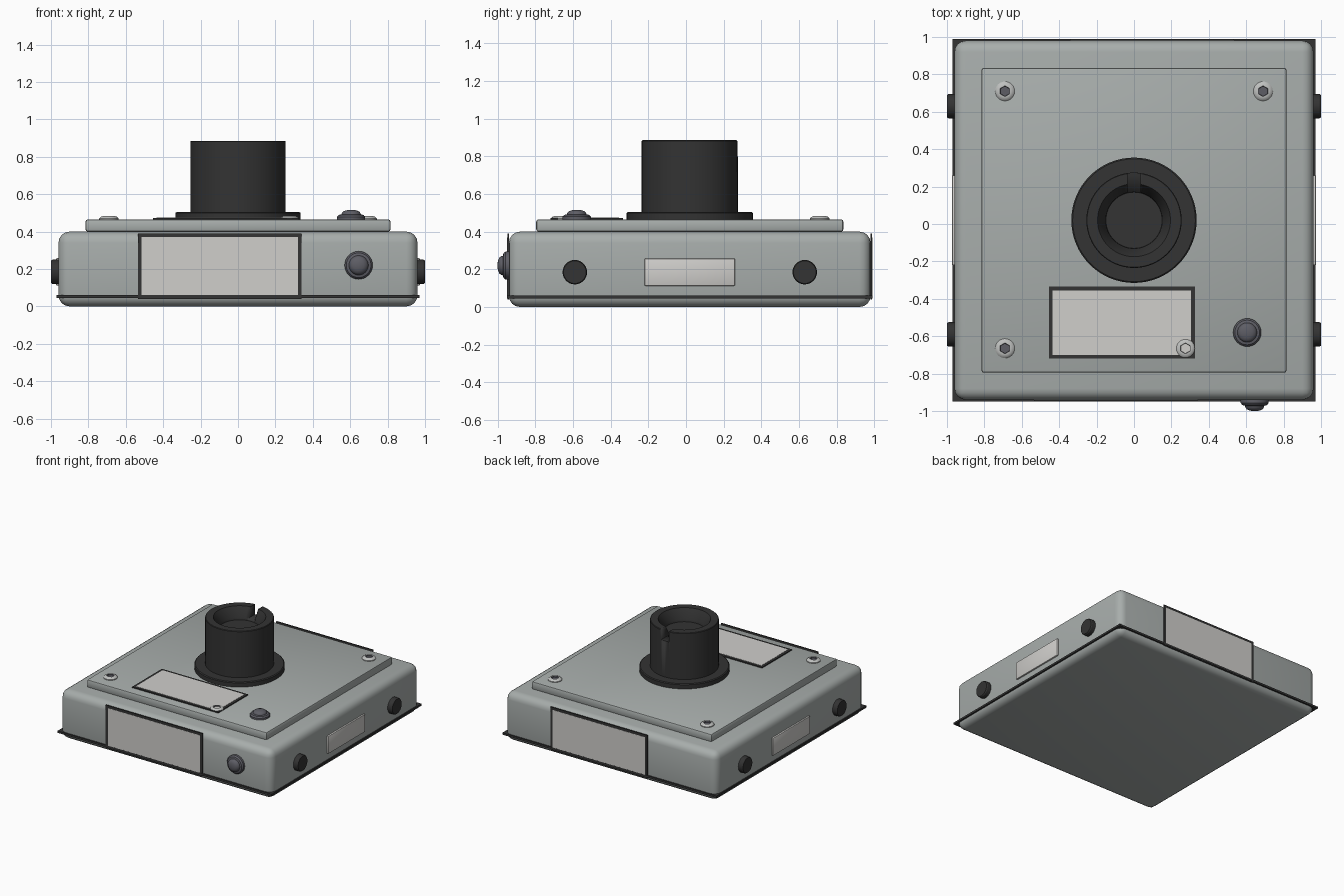
import bpy, bmesh
from math import pi, cos, sin
from mathutils import Matrix, Vector

if "Cube" in bpy.data.objects:
    bpy.data.objects.remove(bpy.data.objects["Cube"])


def material(name, color):
    m = bpy.data.materials.new(name)
    m.use_nodes = True
    m.diffuse_color = (*color, 1)
    m.node_tree.nodes["Principled BSDF"].inputs["Base Color"].default_value = (*color, 1)
    return m


GREY = material("housing grey", (0.39, 0.42, 0.41))
BLACK = material("matt black", (0.033, 0.033, 0.033))
PALE = material("label pale grey", (0.63, 0.62, 0.60))
SLATE = material("button slate", (0.11, 0.11, 0.13))
STEEL = material("screw steel", (0.52, 0.53, 0.52))

CY = 0.02       # centre line of the housing in y
DECK = 0.465    # top of the cover plate


def finish(bm, name, mat, matrix):
    bmesh.ops.recalc_face_normals(bm, faces=bm.faces)
    mesh = bpy.data.meshes.new(name)
    bm.to_mesh(mesh)
    bm.free()
    mesh.materials.append(mat)
    ob = bpy.data.objects.new(name, mesh)
    bpy.context.collection.objects.link(ob)
    ob.matrix_world = matrix
    bpy.ops.object.select_all(action='DESELECT')
    ob.select_set(True)
    bpy.context.view_layer.objects.active = ob
    bpy.ops.object.shade_smooth_by_angle()
    return ob


def box(name, size, mat, matrix, bevel=0.0, segments=2):
    """Box standing on its local z = 0, with optional rounded edges."""
    bm = bmesh.new()
    bmesh.ops.create_cube(bm, size=1)
    for v in bm.verts:
        v.co = Vector((v.co.x * size[0], v.co.y * size[1], (v.co.z + 0.5) * size[2]))
    if bevel:
        bmesh.ops.bevel(bm, geom=bm.edges[:], offset=bevel, segments=segments,
                        profile=0.5, affect='EDGES')
    return finish(bm, name, mat, matrix)


def lathe(name, profile, mat, matrix, steps=48, hex_from=None):
    """Spin (radius, height) points; rings from hex_from on are hexagonal."""
    bm = bmesh.new()
    rings = []
    for n, (r, z) in enumerate(profile):
        ring = []
        for k in range(steps):
            a = 2 * pi * k / steps
            q = r
            if hex_from is not None and n >= hex_from:
                q = r * cos(pi / 6) / cos(a % (pi / 3) - pi / 6)
            ring.append(bm.verts.new((q * cos(a), q * sin(a), z)))
        rings.append(ring)
    for low, high in zip(rings, rings[1:]):
        for k in range(steps):
            j = (k + 1) % steps
            bm.faces.new((low[k], low[j], high[j], high[k]))
    bm.faces.new(rings[0])
    bm.faces.new(rings[-1])
    return finish(bm, name, mat, matrix)


def at(x, y, z):
    return Matrix.Translation((x, y, z))


FACE_FRONT = Matrix.Rotation(pi / 2, 4, 'X')
FACE_BACK = Matrix.Rotation(pi, 4, 'Z') @ FACE_FRONT

# Housing, seam sheet and cover plate
box("housing", (1.92, 1.92, 0.40), GREY, at(0, CY, 0), 0.06, 4)
box("seam_gasket", (1.94, 1.94, 0.016), BLACK, at(0, CY, 0.046))
box("cover_plate", (1.63, 1.63, 0.065), GREY, at(0, CY, 0.40), 0.012, 2)


# Framed labels on the front, back and cover
def framed_label(name, width, height, matrix):
    box(name + "_frame", (width, height, 0.008), BLACK, matrix)
    box(name + "_panel", (width - 0.04, height - 0.04, 0.0095), PALE, matrix)


framed_label("front_label", 0.875, 0.35, at(-0.0975, -0.94, 0.215) @ FACE_FRONT)
framed_label("back_label", 0.875, 0.35, at(0.0975, 0.98, 0.215) @ FACE_BACK)
framed_label("cover_label", 0.78, 0.385, at(-0.065, -0.5275, DECK))

# Side plugs and side labels
PLUG = [(0.065, 0), (0.065, 0.042), (0.06, 0.05)]
for side, s in (("left", 1), ("right", -1)):
    outward = Matrix.Rotation(s * pi / 2, 4, 'Y')
    for end, y in (("front", -0.59), ("back", 0.63)):
        lathe(f"{side}_{end}_plug", PLUG, BLACK, at(s * 0.95, y, 0.185) @ outward, 32)
    box(f"{side}_label", (0.145, 0.48, 0.018), PALE,
        at(s * 0.955, CY, 0.185) @ outward, 0.005, 2)

# Buttons
BUTTON = [(0.075, 0), (0.075, 0.014), (0.066, 0.024), (0.052, 0.027), (0.05, 0.034),
          (0.042, 0.043), (0.028, 0.048), (0.012, 0.051)]
lathe("cover_button", BUTTON, SLATE, at(0.605, -0.58, DECK), 32)
lathe("front_button", BUTTON, SLATE,
      at(0.645, -0.94, 0.22) @ FACE_FRONT @ Matrix.Scale(1.18, 4, (0, 0, 1)), 32)

# Socket screws
SCREW = [(0.052, 0), (0.052, 0.006), (0.045, 0.013), (0.033, 0.018),
         (0.029, 0.018), (0.027, 0.008)]
for n, (x, y) in enumerate(((-0.69, 0.71), (0.69, 0.71), (-0.69, -0.665), (0.275, -0.665))):
    screw = lathe(f"cover_screw_{n + 1}", SCREW, STEEL,
                  at(x, y, DECK) @ Matrix.Rotation(pi / 6, 4, 'Z'), 24, 4)
    # Dark socket floor and walls
    screw.data.materials.append(SLATE)
    for f in screw.data.polygons:
        if f.center.xy.length < 0.029 and f.center.z > 0.005:
            f.material_index = 1

# Round post with a flange, a funnel-shaped recess and a key slot
POST = [(0.335, 0), (0.335, 0.034), (0.328, 0.04), (0.255, 0.04), (0.255, 0.416),
        (0.251, 0.42), (0.195, 0.42), (0.152, 0.345), (0.15, 0.325)]
post = lathe("post", POST, BLACK, at(0, CY, DECK), 64)
cutter = box("slot_cutter", (0.07, 0.16, 0.2), BLACK, at(0, CY + 0.225, 0.80))
cutter.hide_render = True
slot = post.modifiers.new("key_slot", 'BOOLEAN')
slot.operation = 'DIFFERENCE'
slot.object = cutter
slot.solver = 'EXACT'
bpy.context.view_layer.objects.active = post
bpy.ops.object.modifier_apply(modifier=slot.name)
bpy.data.objects.remove(cutter)
